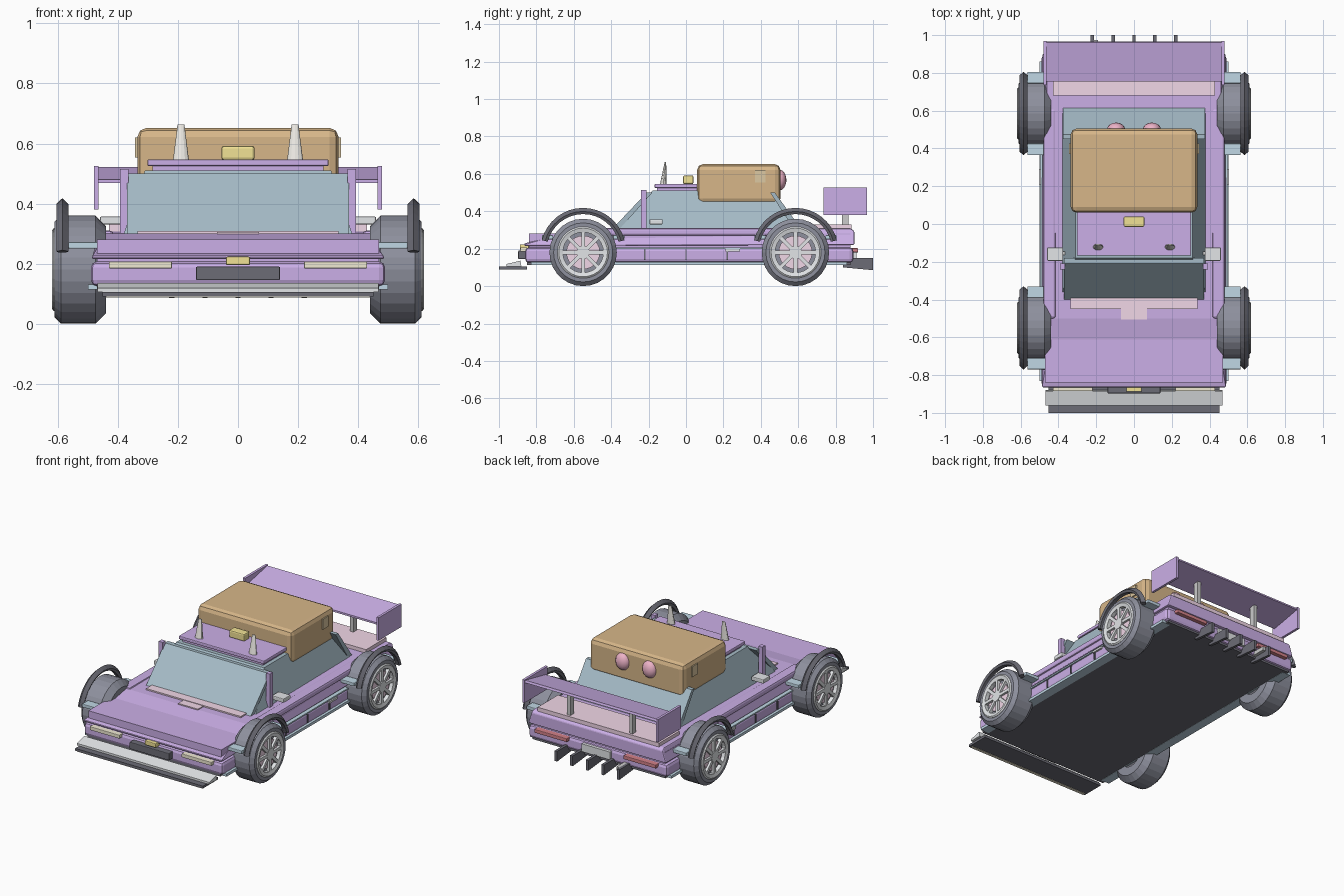
import bpy, bmesh
from math import sin, cos, pi, radians
from mathutils import Matrix

if "Cube" in bpy.data.objects:
    bpy.data.objects.remove(bpy.data.objects["Cube"])

mats = {}
COLORS = dict(purple=(.60, .43, .80, 1), glass=(.38, .50, .57, 1), brown=(.68, .47, .25, 1),
              dark=(.15, .15, .18, 1), tyre=(.27, .28, .34, 1), pink=(.88, .68, .80, 1),
              rose=(.85, .45, .58, 1), yellow=(.88, .76, .30, 1), cream=(.87, .82, .65, 1),
              blue=(.53, .68, .78, 1), red=(.65, .22, .25, 1), silver=(.76, .78, .80, 1),
              ivory=(.85, .83, .78, 1), grey=(.55, .56, .57, 1), tan=(.72, .58, .36, 1))


def finish(name, bm, color, bevel=0, segs=2):
    bmesh.ops.recalc_face_normals(bm, faces=bm.faces)
    me = bpy.data.meshes.new(name)
    bm.to_mesh(me)
    bm.free()
    ob = bpy.data.objects.new(name, me)
    bpy.context.collection.objects.link(ob)
    if color not in mats:
        mats[color] = bpy.data.materials.new(color)
        mats[color].diffuse_color = COLORS[color]
    me.materials.append(mats[color])
    if bevel:
        m = ob.modifiers.new("bevel", 'BEVEL')
        m.width, m.segments, m.limit_method = bevel, segs, 'ANGLE'
        m.angle_limit = radians(25)
    return ob


def box(name, x, y, z, color, bevel=0, segs=2):
    """Box from (min, max) pairs."""
    bm = bmesh.new()
    bmesh.ops.create_cube(bm, size=1)
    for v in bm.verts:
        v.co = [a + (b - a) * (c + .5) for (a, b), c in zip((x, y, z), v.co)]
    return finish(name, bm, color, bevel, segs)


def pair(name, x, y, z, color, bevel=0, segs=2):
    box(name + "_right", x, y, z, color, bevel, segs)
    box(name + "_left", (-x[1], -x[0]), y, z, color, bevel, segs)


def extrude(name, pts, x0, x1, color, bevel=0, segs=2):
    """Side profile in y, z swept along x."""
    bm = bmesh.new()
    a, b = [[bm.verts.new((x, y, z)) for y, z in pts] for x in (x0, x1)]
    bm.faces.new(a)
    bm.faces.new(b)
    for i in range(len(pts)):
        j = (i + 1) % len(pts)
        bm.faces.new((a[i], a[j], b[j], b[i]))
    return finish(name, bm, color, bevel, segs)


def sweep(name, prof, centre, side, color, n=24, a0=0, a1=2 * pi):
    """Closed (x, radius) section turned about a wheel axle; partial turns get caps."""
    bm = bmesh.new()
    full = abs(a1 - a0 - 2 * pi) < 1e-4
    rings = []
    for i in range(n if full else n + 1):
        t = a0 + (a1 - a0) * i / n
        rings.append([bm.verts.new((side * x, centre[0] + r * cos(t), centre[1] + r * sin(t)))
                      for x, r in prof])
    for i in range(n):
        a, b = rings[i], rings[(i + 1) % len(rings)]
        for k in range(len(prof)):
            l = (k + 1) % len(prof)
            bm.faces.new((a[k], a[l], b[l], b[k]))
    if not full:
        bm.faces.new(rings[0])
        bm.faces.new(rings[-1])
    return finish(name, bm, color)


# body shell
box("lower_body", (-.49, .49), (-.86, .895), (.125, .207), "purple", .02)
box("body_seam", (-.47, .47), (-.84, .88), (.15, .28), "purple")
ob = extrude("upper_body", [(-.865, .215), (-.865, .228), (-.76, .253), (-.5, .3), (.88, .308), (.9, .295), (.9, .22)],
             -.487, .487, "purple")
for v in ob.data.vertices:          # hood narrows toward its top edge
    if v.co.z > .24:
        v.co.x *= .95
m = ob.modifiers.new("bevel", 'BEVEL')
m.width, m.segments = .015, 2
box("underfloor", (-.47, .47), (-.85, .88), (.114, .13), "dark")
pair("shoulder_rail", (.415, .48), (-.5, .61), (.27, .31), "purple", .012)
pair("sill", (.44, .5), (-.83, .86), (.113, .13), "blue")
pair("side_stripe", (.46, .495), (-.38, .42), (.198, .207), "blue")
for i, y in enumerate((-.22, 0, .22)):
    pair(f"door_rib_{i}", (.48, .496), (y - .004, y + .004), (.14, .195), "dark")
pair("door_handle", (.48, .502), (.21, .29), (.184, .197), "silver")
box("cowl_panel", (-.335, .335), (-.45, -.39), (.29, .309), "pink")
box("cowl_tab", (-.07, .07), (-.505, -.45), (.28, .306), "pink")
box("rear_deck", (-.43, .43), (.68, .885), (.3, .33), "pink")

# cabin
bm = bmesh.new()
bmesh.ops.create_cube(bm, size=1)
for v in bm.verts:
    top = v.co.z > 0
    v.co = ((.31 if top else .38) * (1 if v.co.x > 0 else -1),
            (.47 if top else .59) if v.co.y > 0 else (-.18 if top else -.36), .51 if top else .3)
finish("cabin_glass", bm, "glass")
extrude("windshield", [(-.40, .3), (-.21, .5), (-.18, .5), (-.36, .3)], -.37, .37, "glass")
extrude("rear_window", [(.45, .5), (.475, .5), (.62, .3), (.58, .3)], -.375, .375, "glass")
box("roof_base", (-.285, .285), (-.155, .45), (.5, .527), "purple")
box("roof", (-.302, .302), (-.168, .45), (.525, .547), "purple", .005)
pair("windshield_post", (.365, .393), (-.24, -.21), (.3, .515), "purple")
pair("mirror_arm", (.36, .41), (-.165, -.145), (.332, .345), "grey")
pair("mirror", (.375, .46), (-.195, -.125), (.33, .357), "silver", .005)

# roof bag with tail studs and clasps
box("roof_bag", (-.335, .335), (.06, .505), (.437, .652), "brown", .03)
pair("bag_clasp", (.33, .343), (.37, .425), (.553, .62), "tan")
for s in (-1, 1):
    bm = bmesh.new()
    bmesh.ops.create_uvsphere(bm, u_segments=16, v_segments=10, radius=1,
                              matrix=Matrix.Translation((s * .095, .5, .567)) @ Matrix.Diagonal((.048, .037, .055, 1)))
    ob = finish("bag_stud", bm, "rose")
    ob.data.shade_smooth()
    # fang on the roof edge
    bm = bmesh.new()
    bmesh.ops.create_cone(bm, cap_ends=True, segments=12, radius1=.027, radius2=.012, depth=.12,
                          matrix=Matrix.Translation((s * .19, 0, .603)))
    for v in bm.verts:
        v.co.y = -.122 + v.co.y * .65 if v.co.z < .6 else -.11 + v.co.y * .35
    finish("fang", bm, "ivory", .006)
box("roof_lamp", (-.055, .055), (-.015, .04), (.545, .592), "yellow", .008)

# front end
pair("headlight", (.22, .43), (-.885, -.85), (.184, .207), "cream", .003)
box("grille", (-.14, .14), (-.897, -.85), (.145, .19), "dark", .004)
box("hood_badge", (-.04, .04), (-.888, -.84), (.195, .223), "yellow", .005)
box("splitter", (-.452, .452), (-1, -.85), (.09, .105), "dark")
box("splitter_edge", (-.44, .44), (-1, -.98), (.088, .1), "cream")
extrude("bumper_bar", [(-.96, .105), (-.96, .118), (-.885, .136), (-.88, .105)], -.468, .468, "silver")

# rear end
pair("tail_light", (.2, .43), (.88, .92), (.18, .203), "red", .004)
box("rear_plate", (-.1, .1), (.88, .912), (.145, .195), "silver")
for i in range(5):
    x = -.22 + i * .11
    extrude(f"diffuser_fin_{i}", [(.84, .15), (1, .15), (1, .085), (.84, .1)], x - .009, x + .009, "dark")
box("tail_pipe", (-.225, -.19), (.86, .975), (.125, .15), "grey")

# wing
extrude("wing_blade", [(.755, .468), (.755, .48), (.96, .522), (.965, .508)], -.47, .47, "purple")
pair("wing_endplate", (.464, .48), (.735, .968), (.38, .526), "purple")
pair("wing_strut", (.208, .232), (.835, .87), (.31, .492), "grey")

# wheels and arch guards
tyre = [(.44, .09), (.44, .145), (.475, .18), (.59, .18), (.612, .158), (.612, .135), (.585, .13), (.585, .09)]
ring = [(.58, .108), (.58, .138), (.614, .138), (.62, .13), (.614, .108)]
for s, tag in ((1, "right"), (-1, "left")):
    for y, end in ((-.55, "front"), (.585, "rear")):
        c, n = (y, .18), f"{end}_{tag}"
        sweep("tyre_" + n, tyre, c, s, "tyre", 28)
        sweep("rim_ring_" + n, ring, c, s, "silver", 28)
        for part, x0, x1, r, col in (("inner_cap", .45, .46, .1, "dark"), ("rim_back", .57, .59, .125, "tyre"),
                                     ("brake_disc", .58, .6, .09, "pink"), ("hub", .59, .616, .035, "silver")):
            bm = bmesh.new()
            bmesh.ops.create_cone(bm, cap_ends=True, segments=24, radius1=r, radius2=r, depth=x1 - x0,
                                  matrix=Matrix.Translation((s * (x0 + x1) / 2, y, .18)) @ Matrix.Rotation(pi / 2, 4, 'Y'))
            finish(f"{part}_{n}", bm, col)
        bm = bmesh.new()
        for k in range(8):
            M = (Matrix.Translation((s * .603, y, .18)) @ Matrix.Rotation(k * pi / 4, 4, 'X')
                 @ Matrix.Translation((0, 0, .07)) @ Matrix.Diagonal((.022, .02, .09, 1)))
            bmesh.ops.create_cube(bm, size=1, matrix=M)
        finish("spokes_" + n, bm, "silver")
        arch = [(.565, .209), (.572, .195), (.598, .195), (.605, .209), (.585, .228)]
        sweep("arch_" + n, arch, (y, .19), s, "dark", 16, radians(14), radians(166))
        # arch brackets
        for d in (-.19, .19):
            xs = sorted((s * .46, s * .565))
            box("arch_bracket_" + n, xs, (y + d - .03, y + d + .03), (.25, .272), "blue", .004)

for m in bpy.data.materials:
    if m.users and not m.is_grease_pencil:
        m.use_nodes = True
        m.node_tree.nodes["Principled BSDF"].inputs["Base Color"].default_value = m.diffuse_color
